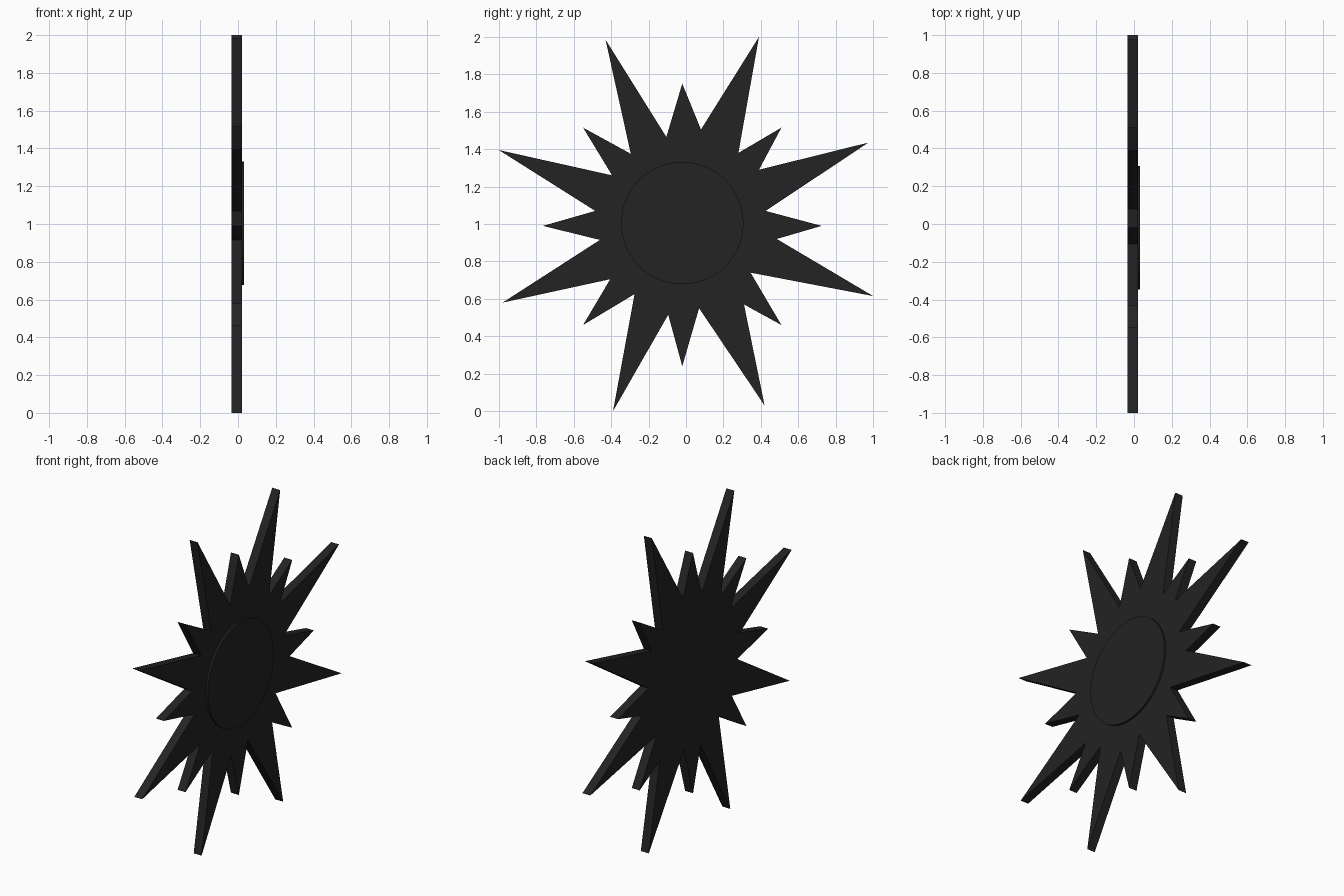
import bpy, bmesh, math

if "Cube" in bpy.data.objects:
    bpy.data.objects.remove(bpy.data.objects["Cube"])

black = bpy.data.materials.new("matte black")
black.diffuse_color = (0.017, 0.017, 0.017, 1)
black.use_nodes = True
black.node_tree.nodes["Principled BSDF"].inputs["Base Color"].default_value = black.diffuse_color


def plate(name, outline, x0, x1):
    """Extrude a (y, z) outline along x."""
    bm = bmesh.new()
    face = bm.faces.new([bm.verts.new((x0, y, z)) for y, z in outline])
    ext = bmesh.ops.extrude_face_region(bm, geom=[face])
    for g in ext["geom"]:
        if isinstance(g, bmesh.types.BMVert):
            g.co.x = x1
    # concave outline: triangulate the caps cleanly
    bmesh.ops.triangulate(bm, faces=[f for f in bm.faces if len(f.verts) > 4])
    bmesh.ops.recalc_face_normals(bm, faces=bm.faces)
    me = bpy.data.meshes.new(name)
    bm.to_mesh(me)
    bm.free()
    me.materials.append(black)
    ob = bpy.data.objects.new(name, me)
    bpy.context.collection.objects.link(ob)
    return ob


# starburst: tips and valleys, clockwise from the top
star = [(-.02, 1.75), (.08, 1.505), (.39, 2.0), (.28, 1.38), (.51, 1.515), (.39, 1.29),
        (.975, 1.435), (.425, 1.07), (.725, .99), (.485, .92), (1.0, .615), (.345, .74),
        (.51, .46), (.31, .57), (.42, .03), (.07, .55), (-.02, .24), (-.095, .515),
        (-.39, 0), (-.275, .625), (-.55, .46), (-.405, .705), (-.98, .58), (-.46, .915),
        (-.765, .99), (-.485, 1.07), (-1.0, 1.395), (-.395, 1.26), (-.55, 1.515),
        (-.295, 1.375), (-.43, 1.985), (-.105, 1.465)]
plate("starburst_plate", star, -0.035, 0.02)

# raised round boss in the middle of the +x face
n = 64
circle = [(-.02 + .327 * math.cos(2 * math.pi * i / n),
           1.005 + .327 * math.sin(2 * math.pi * i / n)) for i in range(n)]
plate("centre_disc", circle, 0.015, 0.033)
